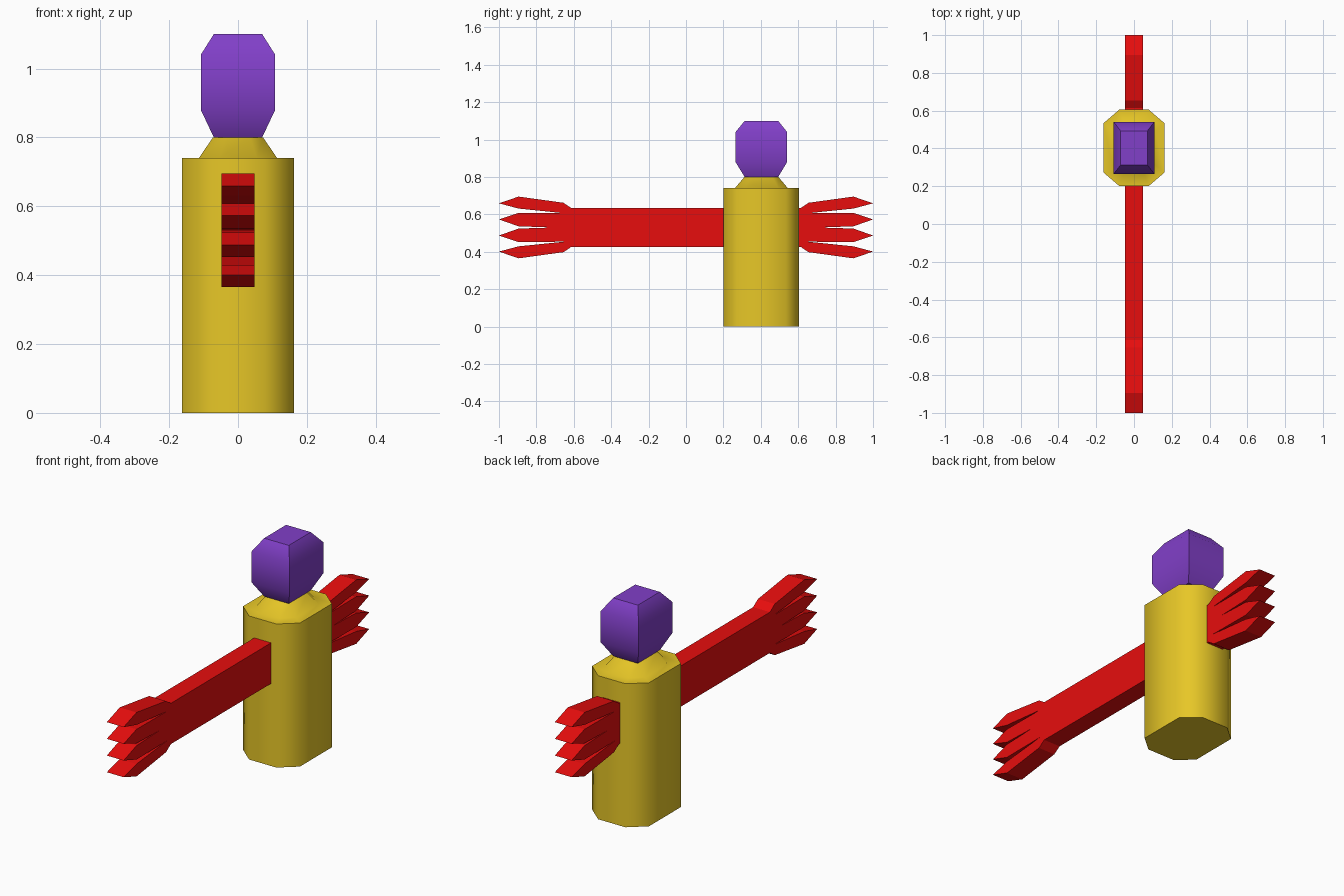
import bpy, bmesh, math

if "Cube" in bpy.data.objects:
    bpy.data.objects.remove(bpy.data.objects["Cube"])

CY = 0.403    # centre of the torso along y
ARM_Z = 0.53  # centre height of the arm beam


def make_object(name, bm, color, smooth=None):
    bmesh.ops.recalc_face_normals(bm, faces=bm.faces)
    me = bpy.data.meshes.new(name)
    bm.to_mesh(me)
    bm.free()
    ob = bpy.data.objects.new(name, me)
    bpy.context.collection.objects.link(ob)
    mat = bpy.data.materials.new(name + "_paint")
    mat.diffuse_color = (*color, 1)
    mat.use_nodes = True
    mat.node_tree.nodes["Principled BSDF"].inputs["Base Color"].default_value = mat.diffuse_color
    me.materials.append(mat)
    if smooth:
        bpy.ops.object.select_all(action='DESELECT')
        ob.select_set(True)
        bpy.context.view_layer.objects.active = ob
        bpy.ops.object.shade_smooth_by_angle(angle=math.radians(smooth))
    return ob


def loft(name, outline, levels, color, smooth):
    """Stack scaled copies of an outline; levels are (scale, z)."""
    bm = bmesh.new()
    rings = [[bm.verts.new((x * s, CY + y * s, z)) for x, y in outline]
             for s, z in levels]
    n = len(outline)
    for a, b in zip(rings, rings[1:]):
        for i in range(n):
            j = (i + 1) % n
            bm.faces.new((a[i], a[j], b[j], b[i]))
    bm.faces.new(rings[0][::-1])
    bm.faces.new(rings[-1])
    return make_object(name, bm, color, smooth)


# Torso: chamfered box with a tapered neck on top
quarter = [(0.162, 0.13), (0.078, 0.202)]
octagon = (quarter + [(-x, y) for x, y in quarter[::-1]]
           + [(-x, -y) for x, y in quarter] + [(x, -y) for x, y in quarter[::-1]])
loft("torso", octagon, [(1, 0), (1, 0.74), (0.7, 0.74), (0.45, 0.80)],
     (0.80, 0.57, 0.02), 55)

# Head: four-sided block tapered at both ends
rect = [(0.108, 0.138), (-0.108, 0.138), (-0.108, -0.138), (0.108, -0.138)]
loft("head", rect, [(0.65, 0.80), (1, 0.88), (1, 1.04), (0.65, 1.10)],
     (0.22, 0.05, 0.58), 45)

# Arms: quarter profile of the beam and two fingers (y, height above centre)
arm = [(0.615, 0.105), (0.655, 0.132), (0.895, 0.165), (1.0, 0.129),
       (0.895, 0.101), (0.65, 0.076), (0.895, 0.078), (1.0, 0.043),
       (0.895, 0.006), (0.71, 0.0)]
half = arm + [(y, -z) for y, z in arm[-2::-1]]
profile = half + [(-y, -z) for y, z in half]
bm = bmesh.new()
face = bm.faces.new([bm.verts.new((-0.048, y, ARM_Z + z)) for y, z in profile])
ext = bmesh.ops.extrude_face_region(bm, geom=[face], use_keep_orig=True)
for v in ext["geom"]:
    if isinstance(v, bmesh.types.BMVert):
        v.co.x = 0.048
bmesh.ops.triangulate(bm, faces=[f for f in bm.faces if len(f.verts) > 4])
make_object("arms_with_hands", bm, (0.80, 0.004, 0.004))
